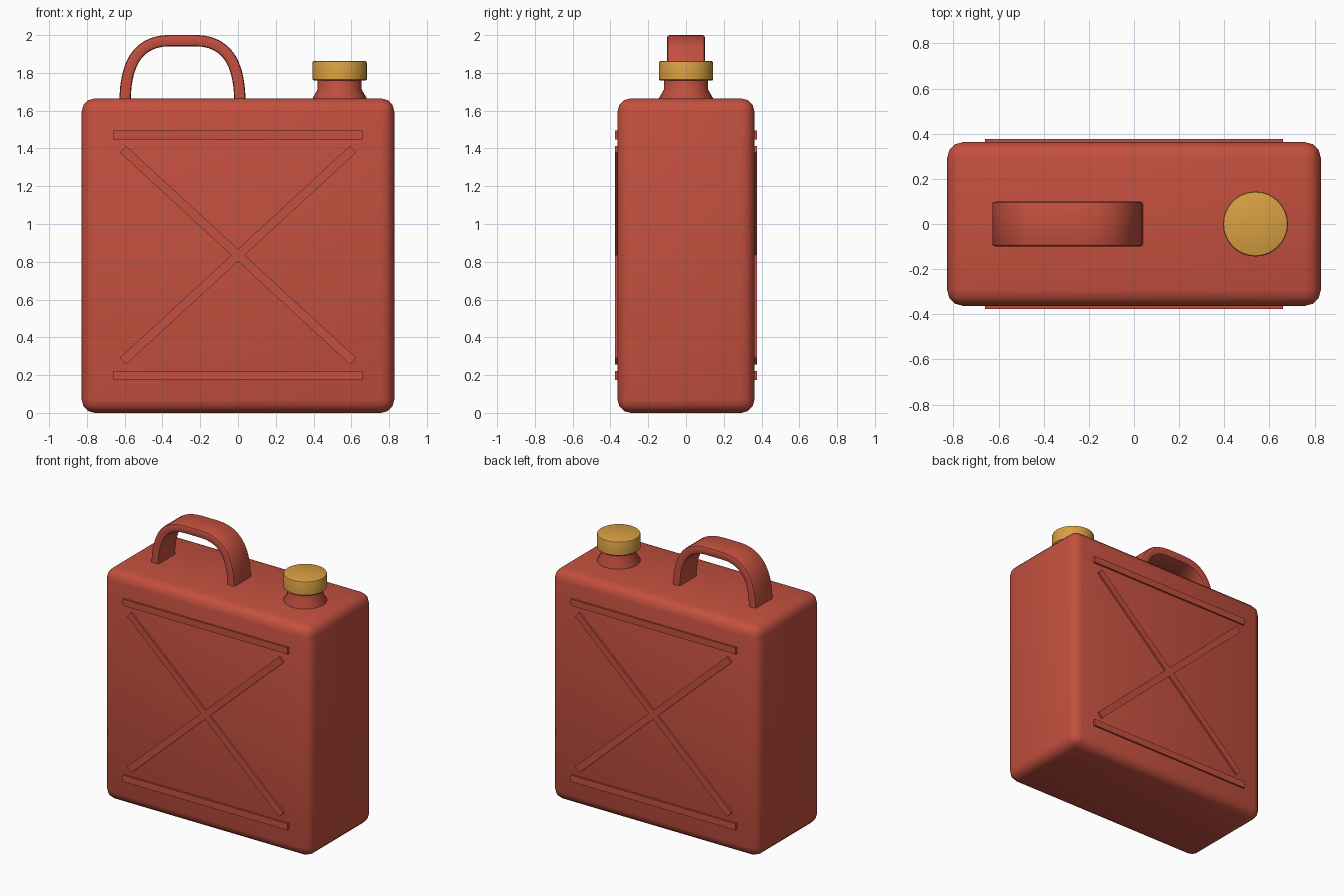
import bpy, bmesh
from math import atan2, hypot, radians, sin, cos, pi
from mathutils import Vector

if "Cube" in bpy.data.objects:
    bpy.data.objects.remove(bpy.data.objects["Cube"])


def material(name, rgb):
    m = bpy.data.materials.new(name)
    m.diffuse_color = (*rgb, 1)
    m.use_nodes = True
    m.node_tree.nodes["Principled BSDF"].inputs["Base Color"].default_value = m.diffuse_color
    return m


RED = material("red_paint", (0.55, 0.08, 0.05))
GOLD = material("yellow_cap", (0.69, 0.35, 0.055))


def finish(ob, mat):
    ob.data.materials.append(mat)
    bpy.ops.object.select_all(action='DESELECT')
    ob.select_set(True)
    bpy.context.view_layer.objects.active = ob
    bpy.ops.object.shade_smooth_by_angle(angle=radians(40))


def from_bmesh(name, bm, mat):
    bmesh.ops.recalc_face_normals(bm, faces=bm.faces)
    me = bpy.data.meshes.new(name)
    bm.to_mesh(me)
    bm.free()
    ob = bpy.data.objects.new(name, me)
    bpy.context.collection.objects.link(ob)
    finish(ob, mat)
    return ob


def box(name, loc, size, mat, bevel=0, segments=3, tilt=0):
    bm = bmesh.new()
    bmesh.ops.create_cube(bm, size=1)
    bmesh.ops.scale(bm, vec=size, verts=bm.verts)
    if bevel:
        bmesh.ops.bevel(bm, geom=bm.edges[:], offset=bevel, segments=segments,
                        profile=0.5, affect='EDGES')
    ob = from_bmesh(name, bm, mat)
    ob.location = loc
    ob.rotation_euler.y = tilt
    return ob


def lathe(name, loc, profile, mat, sides=32):
    """Closed solid of revolution from (radius, height) points."""
    bm = bmesh.new()
    rings = [[bm.verts.new((r * cos(2 * pi * i / sides), r * sin(2 * pi * i / sides), z))
              for i in range(sides)] for r, z in profile]
    for a, b in zip(rings, rings[1:]):
        for i in range(sides):
            j = (i + 1) % sides
            bm.faces.new((a[i], a[j], b[j], b[i]))
    bm.faces.new(rings[0])
    bm.faces.new(rings[-1])
    ob = from_bmesh(name, bm, mat)
    ob.location = loc
    return ob


# Can body
box("body", (0, 0, 0.8325), (1.655, 0.725, 1.665), RED, bevel=0.07)

# Raised ribs on both broad faces: two bars and a diagonal cross
DX, DZ, MID = 0.609, 0.561, 0.835
for side, s in (("front", -1), ("back", 1)):
    y = s * 0.3575
    for level, z in (("lower", 0.199), ("upper", 1.471)):
        box(f"{side}_{level}_rib", (0, y, z), (1.32, 0.036, 0.048), RED)
    for label, d in (("rising", -1), ("falling", 1)):
        box(f"{side}_{label}_brace", (0, y, MID), (2 * hypot(DX, DZ), 0.036, 0.048),
            RED, tilt=d * atan2(DZ, DX))

# Carry handle: rounded rectangle swept along an arch
CX = -0.294
P = [Vector(p) for p in ((-0.304, 1.64), (-0.304, 1.82), (-0.256, 1.971), (-0.066, 1.971))]
half = []
for i in range(13):
    t = i / 12
    u = 1 - t
    half.append(P[0] * u**3 + P[1] * 3*u*u*t + P[2] * 3*u*t*t + P[3] * t**3)
path = half + [Vector((-p.x, p.y)) for p in reversed(half)]
W, T, B = 0.1, 0.03, 0.013
section = []
for cy, cn, start in ((W - B, T - B, 0), (B - W, T - B, 90), (B - W, B - T, 180), (W - B, B - T, 270)):
    for k in range(3):
        a = radians(start + 45 * k)
        section.append((cy + B * cos(a), cn + B * sin(a)))
bm = bmesh.new()
rings = []
for i, p in enumerate(path):
    tan = (path[min(i + 1, len(path) - 1)] - path[max(i - 1, 0)]).normalized()
    n = Vector((-tan.y, tan.x))
    rings.append([bm.verts.new((CX + p.x + n.x * h, w, p.y + n.y * h)) for w, h in section])
for a, b in zip(rings, rings[1:]):
    for i in range(len(section)):
        j = (i + 1) % len(section)
        bm.faces.new((a[i], a[j], b[j], b[i]))
bm.faces.new(rings[0])
bm.faces.new(rings[-1])
from_bmesh("handle", bm, RED)

# Flared spout neck and screw cap
lathe("neck", (0.538, 0, 0), [(0.142, 1.64), (0.142, 1.668), (0.117, 1.712), (0.117, 1.78)], RED)
lathe("cap", (0.538, 0, 0), [(0.138, 1.76), (0.144, 1.766), (0.144, 1.852),
                             (0.141, 1.86), (0.134, 1.863)], GOLD)
